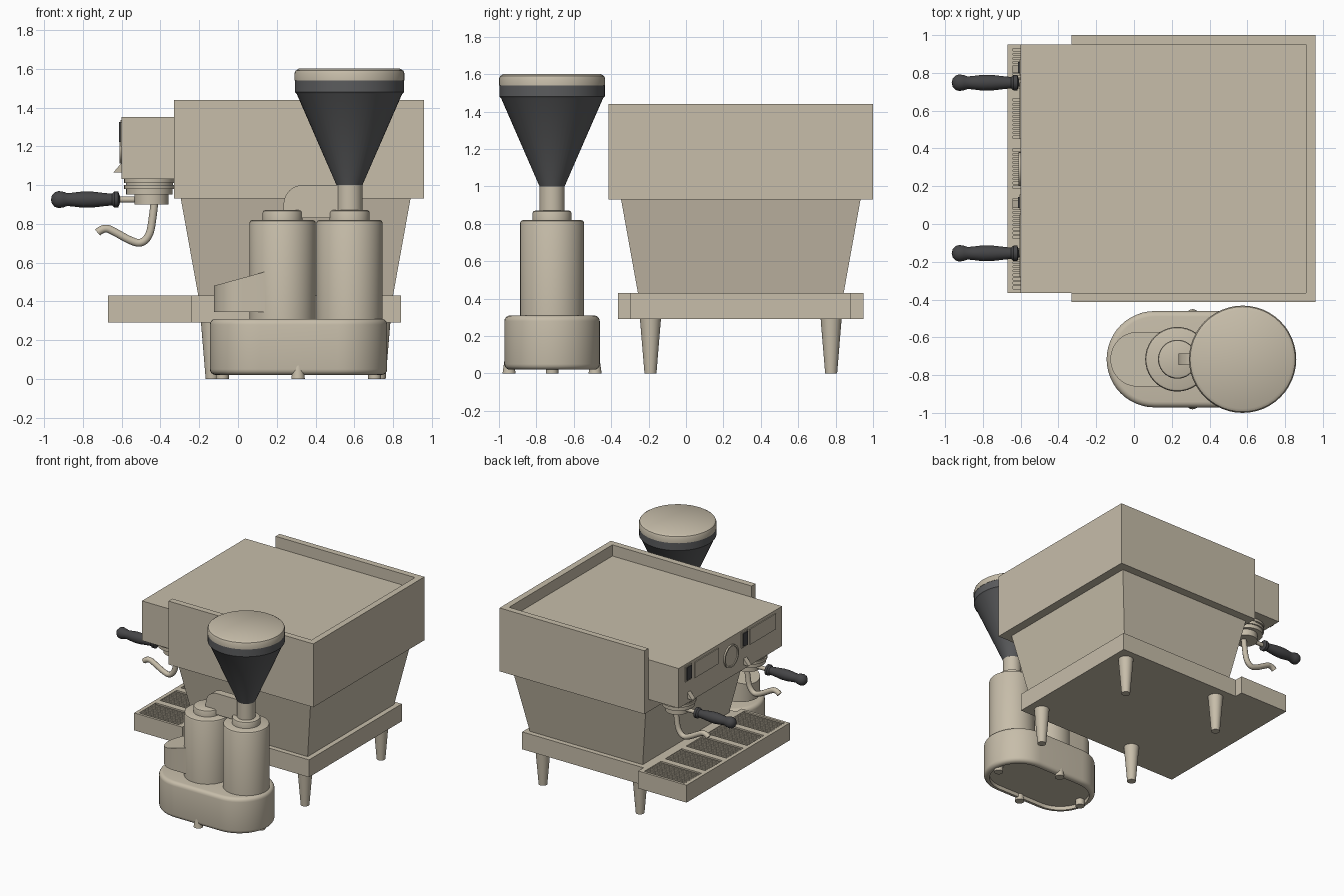
import bpy, bmesh, math
from mathutils import Matrix

if "Cube" in bpy.data.objects:
    bpy.data.objects.remove(bpy.data.objects["Cube"], do_unlink=True)


def material(name, rgb):
    m = bpy.data.materials.new(name)
    m.use_nodes = True
    m.diffuse_color = (*rgb, 1)
    m.node_tree.nodes["Principled BSDF"].inputs["Base Color"].default_value = (*rgb, 1)
    return m


BEIGE = material("warm_beige", (0.57, 0.51, 0.40))
SMOKE = material("smoky_grey", (0.105, 0.107, 0.111))
DARK = material("dark_grip", (0.06, 0.06, 0.063))


def finish(name, bm, mat, smooth=False):
    bmesh.ops.recalc_face_normals(bm, faces=bm.faces[:])
    me = bpy.data.meshes.new(name)
    bm.to_mesh(me)
    bm.free()
    me.materials.append(mat)
    ob = bpy.data.objects.new(name, me)
    bpy.context.collection.objects.link(ob)
    if smooth:
        bpy.ops.object.select_all(action='DESELECT')
        ob.select_set(True)
        bpy.context.view_layer.objects.active = ob
        bpy.ops.object.shade_smooth_by_angle(angle=math.radians(35))
    return ob


def add_box(bm, x, y, z, flare=0):
    """Box from (min, max) pairs; flare widens the top."""
    for v in bmesh.ops.create_cube(bm, size=2)["verts"]:
        s = v.co.copy()
        f = flare if s.z > 0 else 0
        v.co = [(a + b) / 2 + k * ((b - a) / 2 + e)
                for (a, b), k, e in zip((x, y, z), s, (f, f, 0))]


def box(name, x, y, z, mat=BEIGE, flare=0):
    bm = bmesh.new()
    add_box(bm, x, y, z, flare)
    return finish(name, bm, mat)


def lathe(name, profile, centre, mat=BEIGE, along_x=False, steps=40):
    """Turn (radius, height) points about a vertical or x axis."""
    bm = bmesh.new()
    vs = [bm.verts.new((r, 0, h)) for r, h in profile]
    es = [bm.edges.new(p) for p in zip(vs, vs[1:])]
    bmesh.ops.spin(bm, geom=vs + es, cent=(0, 0, 0), axis=(0, 0, 1),
                   angle=math.tau, steps=steps)
    bmesh.ops.remove_doubles(bm, verts=bm.verts[:], dist=1e-5)
    if along_x:
        bm.transform(Matrix.Rotation(math.pi / 2, 4, 'Y'))
    bm.transform(Matrix.Translation(centre))
    return finish(name, bm, mat, True)


def drum(name, r, z0, z1, x, y, r1=None, soft=0.0, mat=BEIGE):
    r1 = r if r1 is None else r1
    top = [(r1, z1 - soft), (r1 - soft * 0.3, z1 - soft * 0.3), (r1 - soft, z1)] if soft else [(r1, z1)]
    return lathe(name, [(0, z0), (r, z0)] + top + [(0, z1)], (x, y, 0), mat)


def stadium(x0, x1, y, r, n=24):
    pts = []
    for cx, start in ((x1, -math.pi / 2), (x0, math.pi / 2)):
        for i in range(n + 1):
            a = start + math.pi * i / n
            pts.append((cx + r * math.cos(a), y + r * math.sin(a)))
    return pts


def prism(pts, lo, hi, upright=False):
    """Extrude an outline along z, or along y when upright."""
    bm = bmesh.new()
    f = bm.faces.new([bm.verts.new((a, lo, b) if upright else (a, b, lo)) for a, b in pts])
    new = bmesh.ops.extrude_face_region(bm, geom=[f])["geom"]
    for v in new:
        if isinstance(v, bmesh.types.BMVert):
            v.co[1 if upright else 2] = hi
    bmesh.ops.recalc_face_normals(bm, faces=bm.faces[:])
    return bm


# ---- Machine body
MID = 0.293
W = 0.657
INNER = (MID - W, MID + W)
box("upper_body", (-0.33, 0.91), INNER, (0.93, 1.35))
box("group_housing", (-0.6, -0.33), INNER, (1.03, 1.35))
for name, s in (("front", -1), ("rear", 1)):
    ys = sorted((MID + s * W, MID + s * 0.707))
    box(name + "_side_panel", (-0.33, 0.96), ys, (0.93, 1.44))
box("back_panel", (0.91, 0.96), INNER, (0.93, 1.44))
box("tapered_body", (-0.205, 0.80), (MID - 0.55, MID + 0.55), (0.43, 0.93), flare=0.09)
box("base_slab", (-0.24, 0.84), (MID - 0.59, MID + 0.59), (0.29, 0.43))

# ---- Drip tray with five slatted grates
box("drip_tray", (-0.67, -0.24), INNER, (0.29, 0.41))
bm = bmesh.new()
for x in ((-0.67, -0.64), (-0.28, -0.24)):
    add_box(bm, x, INNER, (0.41, 0.43))
PITCH, HALF = 0.265, 0.106
edges = [INNER[0]]
for i in range(-2, 3):
    edges += [MID + i * PITCH - HALF, MID + i * PITCH + HALF]
edges.append(INNER[1])
for y in zip(edges[::2], edges[1::2]):
    add_box(bm, (-0.64, -0.28), y, (0.41, 0.43))
finish("tray_frame", bm, BEIGE)
bm = bmesh.new()
for i in range(-2, 3):
    for k in range(-4, 5):
        y = MID + i * PITCH + k * 0.0215
        add_box(bm, (-0.64, -0.28), (y - 0.006, y + 0.006), (0.41, 0.426))
finish("tray_slats", bm, BEIGE)

# ---- Legs
for x in (-0.135, 0.73):
    for y in (-0.19, 0.776):
        drum("machine_leg", 0.032, 0, 0.29, x, y, r1=0.056)

# ---- Group heads, filter holders, handles and spouts
GRIP = [(0, -.965), (.022, -.96), (.038, -.945), (.044, -.925), (.04, -.9), (.033, -.88),
        (.036, -.85), (.042, -.8), (.041, -.75), (.034, -.69), (.03, -.65), (.041, -.638),
        (.041, -.618), (.02, -.61), (0, -.61)]
SPOUT = [(-.43, .92), (-.44, .83), (-.455, .74), (-.5, .695), (-.56, .715),
         (-.63, .755), (-.69, .785), (-.725, .755)]
for gy in (0.748, -0.155):
    lathe("group_head", [(0, .95), (.12, .95), (.12, .98), (.13, .98), (.13, 1.0), (.122, 1.0),
                         (.122, 1.01), (.13, 1.01), (.13, 1.04), (0, 1.04)], (-.457, gy, 0))
    drum("filter_holder", 0.088, 0.9, 0.955, -0.447, gy)
    lathe("handle_grip", GRIP, (0, gy, 0.925), DARK, along_x=True, steps=24)
    lathe("handle_rod", [(.016, -.615), (.016, -.5)], (0, gy, 0.925), along_x=True, steps=16)
    cu = bpy.data.curves.new("pour_spout", 'CURVE')
    cu.dimensions = '3D'
    cu.bevel_depth = 0.021
    cu.bevel_resolution = 3
    cu.use_fill_caps = True
    sp = cu.splines.new('NURBS')
    sp.points.add(len(SPOUT) - 1)
    for p, (x, z) in zip(sp.points, SPOUT):
        p.co = (x, gy, z, 1)
    sp.order_u = 3
    sp.use_endpoint_u = True
    cu.materials.append(BEIGE)
    bpy.context.collection.objects.link(bpy.data.objects.new("pour_spout", cu))

# ---- Controls on the working face
for sy, panel in ((0.83, (0.45, 0.75)), (0.115, (-0.28, 0.05))):
    box("rocker_frame", (-0.606, -0.6), (sy - 0.04, sy + 0.04), (1.21, 1.335))
    box("rocker_switch", (-0.613, -0.6), (sy - 0.028, sy + 0.028), (1.222, 1.325), DARK)
    box("button_panel", (-0.607, -0.6), panel, (1.2, 1.325))
    lever = prism([(-.6, 1.065), (-.643, 1.065), (-.6, 1.115)], sy - 0.03, sy + 0.01, upright=True)
    finish("steam_lever", lever, BEIGE)
lathe("pressure_gauge", [(.09, -.6), (.09, -.612), (.078, -.612), (.076, -.606), (0, -.606)],
      (0, 0.29, 1.2), along_x=True)

# ---- Grinder base with hollow underside
GY = -0.716
bm = prism(stadium(0.11, 0.515, GY, 0.255), 0.02, 0.31)
rim = [e for e in bm.edges if abs(e.verts[0].co.z - e.verts[1].co.z) < 0.01]
bmesh.ops.bevel(bm, geom=rim, offset=0.03, segments=4, profile=0.5, affect='EDGES')
under = min(bm.faces, key=lambda f: f.calc_center_median().z)
bmesh.ops.inset_region(bm, faces=[under], thickness=0.012)
inner = bmesh.ops.extrude_face_region(bm, geom=[under])["geom"]
bmesh.ops.translate(bm, vec=(0, 0, 0.03), verts=[v for v in inner if isinstance(v, bmesh.types.BMVert)])
bmesh.ops.delete(bm, geom=[under], context='FACES_ONLY') if under.is_valid else None
finish("grinder_base", bm, BEIGE, True)
for x in (-0.08, 0.705):
    drum("grinder_foot", 0.033, 0, 0.06, x, GY)
for y in (GY - 0.23, GY + 0.23):
    drum("side_foot", 0.035, 0, 0.07, 0.31, y, r1=0.025)

# ---- Grinder towers, dosing chute and bridge
LX, RX = 0.23, 0.575
drum("motor_tower", 0.171, 0.3, 0.82, LX, GY, soft=0.015)
drum("burr_tower", 0.171, 0.3, 0.82, RX, GY, soft=0.015)
drum("motor_cap", 0.103, 0.81, 0.87, LX, GY, soft=0.012)
drum("burr_collar", 0.104, 0.81, 0.87, RX, GY, soft=0.012)
drum("hopper_neck", 0.067, 0.86, 1.01, RX, GY)
bm = prism(stadium(0.02, 0.16, GY, 0.145), 0.345, 0.5)
for v in bm.verts:
    if v.co.z > 0.4:
        v.co.z = 0.48 + (v.co.x + 0.125) * 0.275
finish("dosing_chute", bm, BEIGE, True)
arch = [(RX, 0.83), (RX, 1.0)]
for i in range(9):
    a = math.pi / 2 * (1 + i / 8)
    arch.append((0.335 + 0.1 * math.cos(a), 0.9 + 0.1 * math.sin(a)))
arch.append((0.235, 0.83))
finish("bridge", prism(arch, GY - 0.03, GY + 0.03, upright=True), BEIGE, True)

# ---- Hopper and lid
lathe("hopper", [(0, 1.0), (.067, 1.0), (.272, 1.47), (.282, 1.48), (.282, 1.545), (0, 1.545)],
      (RX, GY, 0), SMOKE, steps=48)
lathe("hopper_lid", [(0, 1.54), (.284, 1.54), (.284, 1.575), (.278, 1.59), (.262, 1.6), (0, 1.6)],
      (RX, GY, 0), steps=48)
